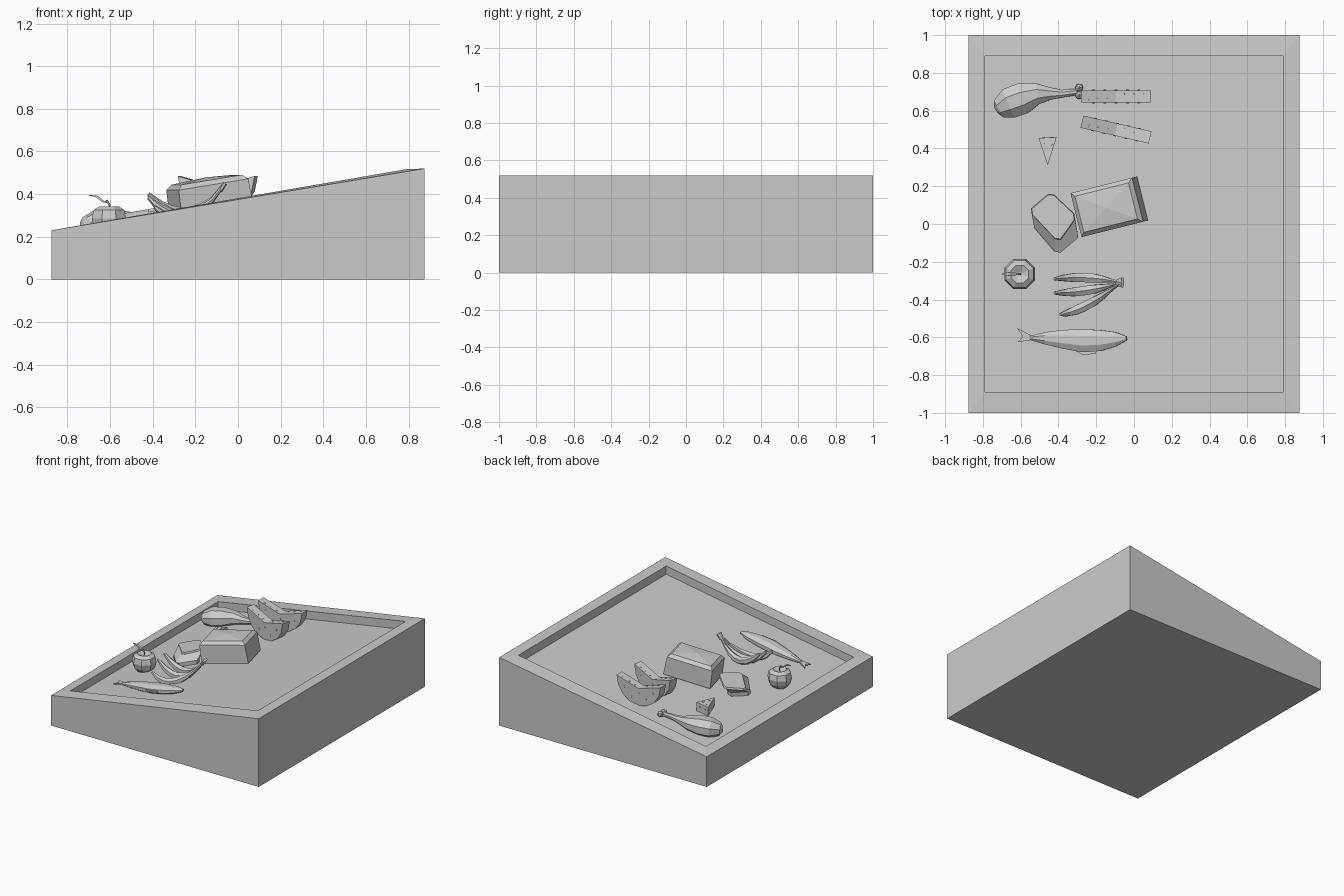
import bpy, bmesh, math
from mathutils import Vector, Matrix

cube = bpy.data.objects.get("Cube")
if cube:
    bpy.data.objects.remove(cube, do_unlink=True)

grey = bpy.data.materials.new("plain_grey")
grey.use_nodes = True
colour = (0.6, 0.6, 0.6, 1)
grey.diffuse_color = colour
grey.node_tree.nodes["Principled BSDF"].inputs["Base Color"].default_value = colour


def finish(name, bm, matrix=Matrix()):
    bmesh.ops.recalc_face_normals(bm, faces=bm.faces)
    mesh = bpy.data.meshes.new(name)
    bm.to_mesh(mesh)
    bm.free()
    mesh.materials.append(grey)
    obj = bpy.data.objects.new(name, mesh)
    obj.matrix_world = matrix
    bpy.context.collection.objects.link(obj)
    return obj


def skin(name, rings, matrix=Matrix()):
    """Bridge equal rings of points and cap both ends."""
    bm = bmesh.new()
    loops = [[bm.verts.new(p) for p in ring] for ring in rings]
    n = len(loops[0])
    for a, b in zip(loops, loops[1:]):
        for i in range(n):
            j = (i + 1) % n
            bm.faces.new((a[i], a[j], b[j], b[i]))
    bm.faces.new(loops[0])
    bm.faces.new(loops[-1])
    return finish(name, bm, matrix)


def tube(name, path, sides=8):
    """Loft through (x, y, z, half width, half height) stations."""
    centres = [Vector(p[:3]) for p in path]
    rings = []
    for i, (c, p) in enumerate(zip(centres, path)):
        t = (centres[min(i + 1, len(path) - 1)] - centres[max(i - 1, 0)]).normalized()
        side = Vector((0, 0, 1)).cross(t).normalized()
        up = t.cross(side)
        angles = [math.tau * (k + 0.5) / sides for k in range(sides)]
        rings.append([c + side * p[3] * math.cos(a) + up * p[4] * math.sin(a) for a in angles])
    return skin(name, rings)


def floor(x):
    return 0.32 + 0.17 * x


def place(x, y, z, turn=0, tilt=0):
    return (Matrix.Translation((x, y, z)) @ Matrix.Rotation(math.radians(turn), 4, "Z")
            @ Matrix.Rotation(math.radians(tilt), 4, "Y"))


def speck(name, matrix, size=0.008):
    """Thin five-sided plate used for pips and holes."""
    bm = bmesh.new()
    bmesh.ops.create_cone(bm, cap_ends=True, segments=5, radius1=size, radius2=size, depth=0.004)
    finish(name, bm, matrix)


# Sloping tray with a raised rim
def rect(x, y, low, high):
    return [(-x, -y, low), (x, -y, high), (x, y, high), (-x, y, low)]


skin("tray", [rect(0.875, 1, 0, 0), rect(0.875, 1, 0.23, 0.52),
              rect(0.79, 0.89, 0.245, 0.517), rect(0.79, 0.89, floor(-0.79), floor(0.79))])

# Drumstick with a knobbed bone
tube("drumstick", [(-0.73, 0.60, 0.25, 0.02, 0.02), (-0.715, 0.61, 0.25, 0.055, 0.045),
                   (-0.66, 0.64, 0.257, 0.088, 0.07), (-0.59, 0.665, 0.265, 0.09, 0.068),
                   (-0.51, 0.69, 0.272, 0.06, 0.05), (-0.44, 0.69, 0.275, 0.035, 0.03),
                   (-0.38, 0.69, 0.28, 0.022, 0.02), (-0.30, 0.70, 0.29, 0.018, 0.016)])
for y in (0.682, 0.722):
    bm = bmesh.new()
    bmesh.ops.create_icosphere(bm, subdivisions=1, radius=0.024)
    finish("bone_knob", bm, Matrix.Translation((-0.29, y, 0.293)))

# Two half-round melon slices with a dipped top edge
R = 0.185
arc = [(-R * math.cos(math.pi * k / 8), -R * math.sin(math.pi * k / 8)) for k in range(9)]
outline = arc + [(0, -0.055)]
for y, turn in ((0.675, 0), (0.5, -13)):
    m = place(-0.095, y, 0.485, turn)
    skin("melon_slice", [[(x, s * 0.033, z) for x, z in outline] for s in (-1, 1)], m)
    flat = Matrix.Rotation(math.pi / 2, 4, "X")
    for s in (-1, 1):
        for x, z in ((-0.12, -0.06), (-0.06, -0.12), (0, -0.09), (0.06, -0.13), (0.12, -0.07)):
            speck("melon_pip", m @ Matrix.Translation((x, s * 0.034, z)) @ flat)
        for x in (0.04, 0.09, 0.14):
            z = -0.055 * (1 - x / R)
            slope = Matrix.Rotation(-s * math.atan(0.055 / R), 4, "Y")
            speck("melon_pip", m @ Matrix.Translation((s * x, 0.012 * s, z)) @ slope)

# Small cheese wedge with holes
wedge = [(-0.505, 0.455), (-0.457, 0.31), (-0.41, 0.46)]
skin("cheese_wedge", [[(x, y, floor(x) + h) for x, y in wedge] for h in (0, 0.065)])
for x, y in ((-0.48, 0.43), (-0.44, 0.42), (-0.458, 0.37)):
    speck("cheese_hole", place(x, y, floor(x) + 0.066, 0, -9.6))
for x in (-0.48, -0.435):
    speck("cheese_hole", place(x, 0.459, floor(x) + 0.035) @ Matrix.Rotation(math.pi / 2, 4, "X"))

# Loaf with softened top edges and a faceted crown
bm = bmesh.new()
bmesh.ops.create_cube(bm, size=1, matrix=Matrix.Diagonal((0.35, 0.24, 0.16, 1)))
for v in bm.verts:
    if v.co.z > 0:
        v.co.x *= 0.97
edges = [e for e in bm.edges if all(v.co.z > 0 for v in e.verts)]
bmesh.ops.bevel(bm, geom=edges, offset=0.022, segments=1, affect="EDGES")
top = max(bm.faces, key=lambda f: f.calc_center_median().z)
bmesh.ops.poke(bm, faces=[top], offset=0.012)
finish("loaf", bm, place(-0.135, 0.09, 0.388, 14, -9))

# Thick bread slice leaning against the loaf
low = [(-0.545, 0.0), (-0.45, 0.13), (-0.28, -0.06), (-0.405, -0.165)]
high = [(-0.56, 0.07), (-0.44, 0.172), (-0.30, 0.04), (-0.40, -0.10)]


def rounded(points, z, slope):
    ring = []
    for i, p in enumerate(points):
        p = Vector(p)
        for q in (points[i - 1], points[(i + 1) % 4]):
            c = p.lerp(Vector(q), 0.12)
            ring.append((c.x, c.y, z + slope * (c.x + 0.43)))
    return ring


skin("bread_slice", [rounded(low, 0.247, 0.17), rounded(low, 0.275, 0.17),
                     rounded(high, 0.315, 0.17), rounded([Vector(p) * 0.96 + Vector((-0.017, 0.001))
                                                         for p in high], 0.328, 0.17)])

# Apple, stem and leaf
profile = [(0.012, 0.22), (0.05, 0.212), (0.077, 0.245), (0.087, 0.285),
           (0.078, 0.325), (0.05, 0.343), (0.012, 0.325)]
ax, ay = -0.605, -0.265
skin("apple", [[(ax + r * math.cos(a), ay + r * math.sin(a), z)
                for a in [math.tau * (k + 0.5) / 8 for k in range(8)]] for r, z in profile])
tube("apple_stem", [(ax, ay, 0.32, 0.006, 0.006), (ax + 0.003, ay, 0.35, 0.005, 0.005),
                    (ax - 0.012, ay, 0.372, 0.006, 0.006)], 5)
tube("apple_leaf", [(-0.61, ay, 0.358, 0.002, 0.002), (-0.635, ay, 0.367, 0.012, 0.007),
                    (-0.66, ay, 0.388, 0.014, 0.007), (-0.70, ay, 0.396, 0.002, 0.002)], 4)

# Bunch of three upturned bananas sharing a stem
for tip_y, mid_y, bottom, lift in ((-0.29, -0.285, 0.31, 0.40), (-0.365, -0.35, 0.295, 0.385),
                                  (-0.48, -0.425, 0.285, 0.34)):
    tip, mid, end = Vector((-0.42, tip_y, lift)), Vector((-0.24, mid_y, bottom)), Vector((-0.07, -0.31, 0.44))
    if tip_y < -0.45:
        tip.x = -0.39
    pull = mid * 2 - (tip + end) / 2
    path = []
    for k, r in enumerate((0.009, 0.02, 0.027, 0.028, 0.027, 0.02, 0.01, 0.009)):
        t = k / 7
        p = tip * (1 - t) ** 2 + pull * 2 * t * (1 - t) + end * t ** 2
        path.append((*p, r, r))
    tube("banana", path, 6)
tube("banana_stem", [(-0.085, -0.31, 0.415, 0.02, 0.012), (-0.06, -0.31, 0.452, 0.03, 0.01)], 6)

# Fish body, forked tail and lower fin
stations = ((-0.55, -0.603, 0.012), (-0.47, -0.605, 0.035), (-0.38, -0.61, 0.053), (-0.27, -0.618, 0.066),
            (-0.18, -0.617, 0.06), (-0.10, -0.61, 0.042), (-0.04, -0.605, 0.012))
tube("fish_body", [(x, y, floor(x) + 0.028, w, 0.006 + w * 0.45) for x, y, w in stations])
fork = [(-0.54, -0.592), (-0.62, -0.55), (-0.59, -0.595), (-0.615, -0.625), (-0.54, -0.614)]
fin = [(-0.33, -0.66), (-0.27, -0.695), (-0.20, -0.685), (-0.21, -0.65)]
for name, shape in (("fish_tail", fork), ("fish_fin", fin)):
    skin(name, [[(x, y, floor(x) + h) for x, y in shape] for h in (0.022, 0.032)])
